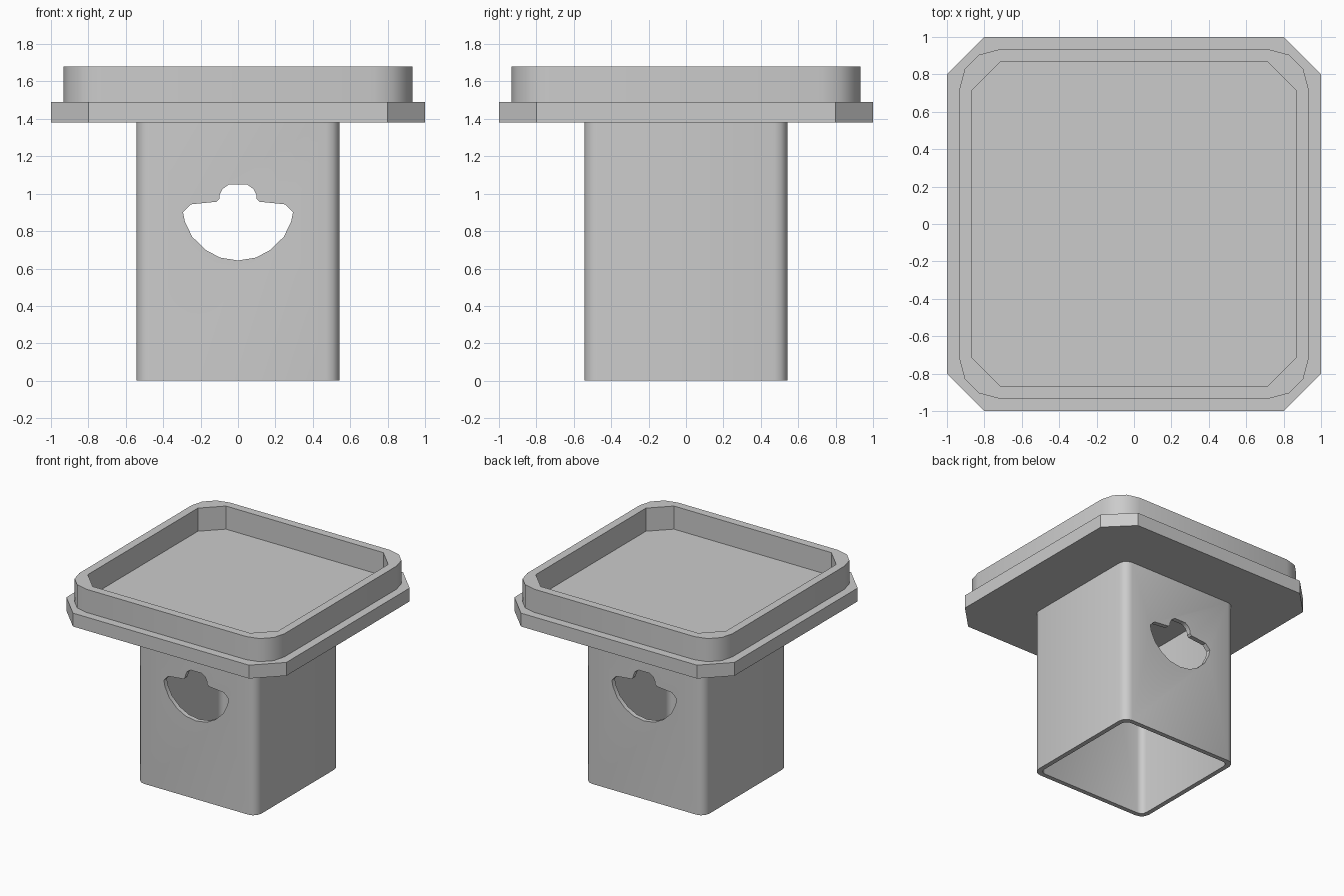
import bpy, bmesh
from math import sin, cos, pi, radians

if "Cube" in bpy.data.objects:
    bpy.data.objects.remove(bpy.data.objects["Cube"])


def outline(half, corner, segs):
    """Square outline with corners cut (segs=1) or rounded (segs>1)."""
    c = half - corner
    pts = []
    for k, (sx, sy) in enumerate([(1, 1), (-1, 1), (-1, -1), (1, -1)]):
        for i in range(segs + 1):
            a = pi / 2 * (k + i / segs)
            pts.append((sx * c + corner * cos(a), sy * c + corner * sin(a)))
    return pts


def finish(name, bm, smooth=None):
    bmesh.ops.recalc_face_normals(bm, faces=bm.faces)
    me = bpy.data.meshes.new(name)
    bm.to_mesh(me)
    bm.free()
    ob = bpy.data.objects.new(name, me)
    bpy.context.collection.objects.link(ob)
    if smooth:
        shade(ob, smooth)
    return ob


def activate(ob):
    bpy.ops.object.select_all(action='DESELECT')
    ob.select_set(True)
    bpy.context.view_layer.objects.active = ob


def shade(ob, angle):
    activate(ob)
    bpy.ops.object.shade_smooth_by_angle(angle=radians(angle))


def add_loop(bm, pts, z):
    vs = [bm.verts.new((x, y, z)) for x, y in pts]
    return [bm.edges.new((vs[i], vs[(i + 1) % len(vs)])) for i in range(len(vs))]


def prism(name, pts, z0, z1):
    bm = bmesh.new()
    f = bm.faces.new([bm.verts.new((x, y, z0)) for x, y in pts])
    r = bmesh.ops.extrude_face_region(bm, geom=[f], use_keep_orig=True)
    top = [v for v in r['geom'] if isinstance(v, bmesh.types.BMVert)]
    bmesh.ops.translate(bm, verts=top, vec=(0, 0, z1 - z0))
    return finish(name, bm)


def sleeve(name, outer, inner, z0, z1, smooth):
    """Hollow wall between two outlines, open at both ends."""
    bm = bmesh.new()
    bottom = add_loop(bm, outer, z0) + add_loop(bm, inner, z0)
    r = bmesh.ops.triangle_fill(bm, edges=bottom, use_beauty=True)
    faces = [g for g in r['geom'] if isinstance(g, bmesh.types.BMFace)]
    r = bmesh.ops.extrude_face_region(bm, geom=faces, use_keep_orig=True)
    top = [v for v in r['geom'] if isinstance(v, bmesh.types.BMVert)]
    bmesh.ops.translate(bm, verts=top, vec=(0, 0, z1 - z0))
    return finish(name, bm, smooth)


# Flange plate with cut corners
plate = outline(1.0, 0.2, 1)
prism("flange_plate", plate, 1.38, 1.49)

# Raised rim: rounded outside, chamfered inside
sleeve("raised_rim", outline(0.932, 0.205, 3), outline(0.865, 0.15, 1), 1.49, 1.68, 35)

# Hollow square stem
stem = sleeve("hollow_stem", outline(0.543, 0.07, 3), outline(0.505, 0.05, 3), 0, 1.38, None)

# Shaped window cut through the front and back walls
half = [(0.05, 1.048), (0.083, 1.025), (0.098, 0.995), (0.1, 0.972), (0.115, 0.957),
        (0.253, 0.943), (0.294, 0.9), (0.284, 0.85), (0.245, 0.77), (0.174, 0.7), (0.095, 0.658)]
profile = half + [(0, 0.643)] + [(-x, z) for x, z in reversed(half)]
cutter = prism("window_cutter", profile, -1, 1)
for v in cutter.data.vertices:
    x, y, z = v.co
    v.co = (x, -z, y)
cutter.hide_render = True
mod = stem.modifiers.new("window", 'BOOLEAN')
mod.operation = 'DIFFERENCE'
mod.solver = 'EXACT'
mod.object = cutter
activate(stem)
bpy.ops.object.modifier_apply(modifier=mod.name)
bpy.data.objects.remove(cutter)
shade(stem, 35)
